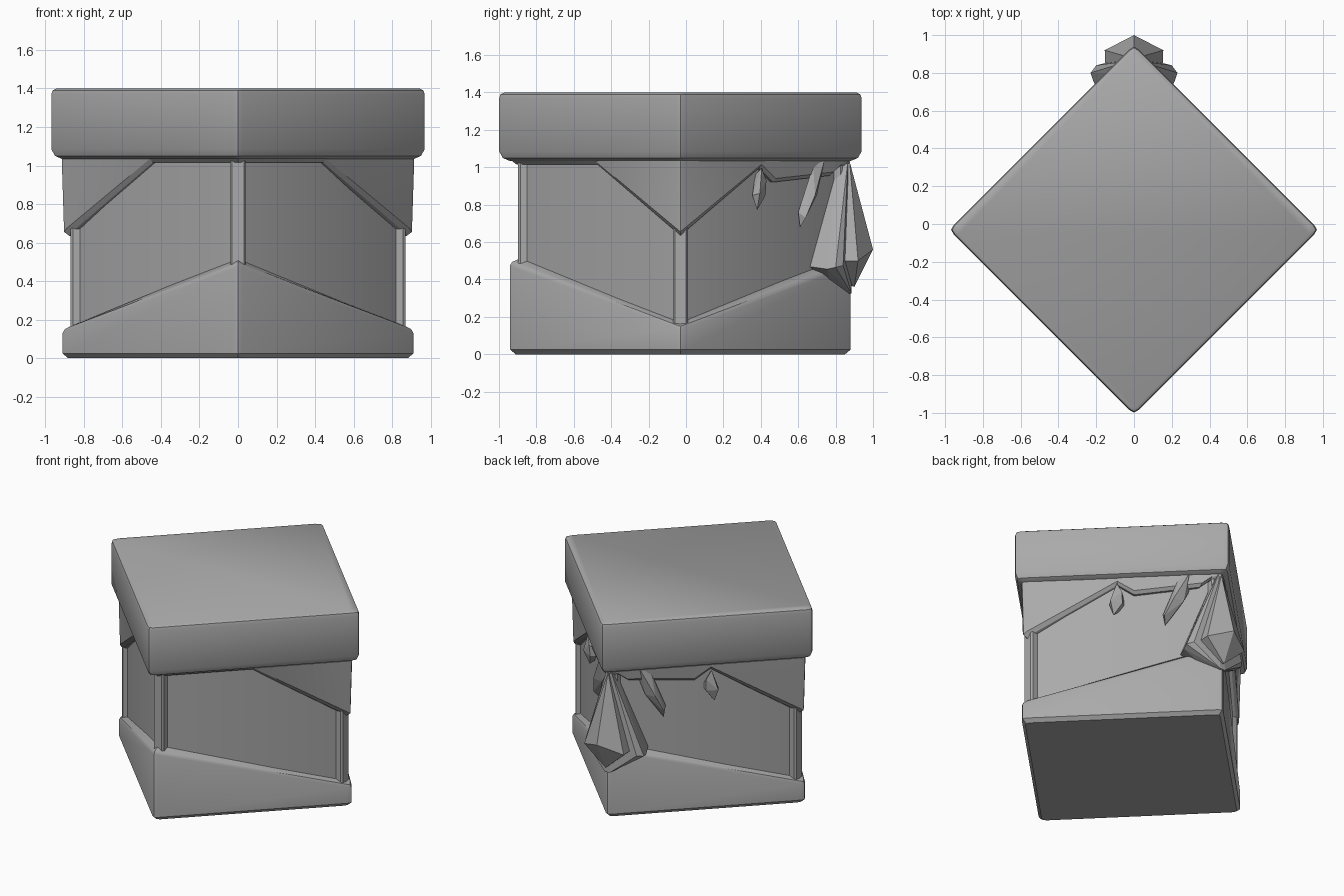
import bpy, bmesh, math
from mathutils import Vector

if "Cube" in bpy.data.objects:
    bpy.data.objects.remove(bpy.data.objects["Cube"])

CY = -0.03  # centre of the square block in y

stone = bpy.data.materials.new("stone grey")
stone.diffuse_color = (0.4, 0.4, 0.4, 1)
stone.use_nodes = True
stone.node_tree.nodes["Principled BSDF"].inputs["Base Color"].default_value = stone.diffuse_color


def finish(name, bm, smooth=None):
    bmesh.ops.recalc_face_normals(bm, faces=bm.faces)
    me = bpy.data.meshes.new(name)
    bm.to_mesh(me)
    bm.free()
    me.materials.append(stone)
    ob = bpy.data.objects.new(name, me)
    bpy.context.collection.objects.link(ob)
    if smooth:
        bpy.ops.object.select_all(action='DESELECT')
        ob.select_set(True)
        bpy.context.view_layer.objects.active = ob
        bpy.ops.object.shade_smooth_by_angle(angle=math.radians(smooth))
    return ob


def perimeter(front, back, e=0.035):
    """Stations (x, y, z) round a unit diamond, mirrored in x, corners rounded."""
    right = [Vector((t, t - 1, z)) for t, z in front]
    right += [Vector((1 - s, s, z)) for s, z in back]
    pts = right + [Vector((-p.x, p.y, p.z)) for p in right[-2:0:-1]]
    out = []
    for i, p in enumerate(pts):
        if abs(p.x) < 1e-6 or abs(p.y) < 1e-6:
            a = (pts[i - 1] - p)
            b = (pts[(i + 1) % len(pts)] - p)
            a *= e / a.xy.length
            b *= e / b.xy.length
            out += [p + a, Vector((p.x * (1 - .3 * e), p.y * (1 - .3 * e), p.z)), p + b]
        else:
            out.append(p)
    return out


def rings(name, stations, loops, closed=False, smooth=35):
    """Bridge loops of (half diagonal, z, weight of the station height)."""
    bm = bmesh.new()
    vs = [[bm.verts.new((p.x * d, p.y * d + CY, z + w * p.z)) for p in stations]
          for d, z, w in loops]
    n = len(stations)
    pairs = list(zip(vs, vs[1:])) + ([(vs[-1], vs[0])] if closed else [])
    for a, b in pairs:
        for i in range(n):
            j = (i + 1) % n
            bm.faces.new((a[i], a[j], b[j], b[i]))
    if not closed:
        bm.faces.new(vs[0])
        bm.faces.new(vs[-1])
    return finish(name, bm, smooth)


def hull(name, pts):
    bm = bmesh.new()
    for p in pts:
        bm.verts.new(p)
    r = bmesh.ops.convex_hull(bm, input=bm.verts)
    junk = {g for g in r["geom_interior"] + r["geom_unused"]
            if isinstance(g, bmesh.types.BMVert)}
    bmesh.ops.delete(bm, geom=list(junk), context='VERTS')
    bmesh.ops.dissolve_limit(bm, angle_limit=0.02, verts=bm.verts, edges=bm.edges)
    return finish(name, bm)


def both(pts):
    return [(s * x, y, z) for x, y, z in pts for s in ((1, -1) if x else (1,))]


# Lid slab
square = perimeter([(0, 0), (1, 0)], [(1, 0)])
rings("lid", square, [(0.88, 1.03, 0), (0.925, 1.035, 0), (0.96, 1.05, 0), (0.979, 1.085, 0),
                      (0.979, 1.37, 0), (0.972, 1.39, 0), (0.95, 1.4, 0)])

# Inner walls
rings("walls", square, [(0.86, 0.02, 0), (0.86, 1.1, 0)])

# Base, rising to the front and back corners
slope = perimeter([(0, 0.5), (1, 0.155)], [(1, 0.5)])
rings("base", slope, [(0.89, 0, 0), (0.92, 0.025, 0), (0.92, -0.025, 1), (0.91, -0.006, 1),
                      (0.895, 0, 1), (0.84, 0.022, 1)])

# Skirt under the lid, with zigzag lower edge
zigzag = perimeter([(0, 1.015), (0.5, 1.015), (1, 0.635)],
                   [(0.475, 0.995), (0.56, 0.92), (0.9, 0.955), (0.95, 1.0), (1, 1.0)])
rings("skirt", zigzag, [(0.925, 1.06, 0), (0.912, 0.02, 1), (0.885, 0, 1),
                        (0.82, 0, 1), (0.82, 1.06, 0)], closed=True, smooth=20)

# Corner posts
for side, turn in (("front", 0), ("right", 1), ("back", 2), ("left", 3)):
    c, s = math.cos(turn * math.pi / 2), math.sin(turn * math.pi / 2)
    prof = both([(0.03, -0.868, 0), (0.04, -0.855, 0), (0.04, -0.78, 0)])
    hull(side + "_post", [(x * c - y * s, x * s + y * c + CY, z)
                          for x, y, _ in prof for z in (0.1, 1.04)])

# Large gem with its mount on the back corner
hull("gem_mount", both([(0, 0.80, 1.04), (0.02, 0.865, 1.03), (0.16, 0.65, 0.47),
                        (0.23, 0.80, 0.465), (0.2, 0.84, 0.475), (0.215, 0.755, 0.455),
                        (0, 0.78, 0.33), (0.02, 0.885, 0.325)]))
hull("gem", both([(0, 0.875, 1.03), (0, 0.80, 1.0), (0, 1.0, 0.56), (0.155, 0.92, 0.5),
                  (0.15, 0.80, 0.5), (0, 0.90, 0.36), (0, 0.80, 0.4)]))

# Shards on the two back walls: points are (y, z, distance out)
shards = {
    "small_shard": [(0.405, 0.995, 0.92), (0.355, 0.85, 0.89), (0.38, 0.77, 0.90),
                    (0.43, 0.93, 0.92), (0.425, 0.85, 0.91), (0.37, 0.96, 0.85),
                    (0.395, 0.86, 0.955), (0.38, 0.85, 0.80)],
    "large_shard": [(0.74, 1.035, 0.93), (0.68, 1.01, 0.91), (0.60, 0.76, 0.89),
                    (0.61, 0.68, 0.89), (0.70, 0.85, 0.90), (0.64, 0.73, 0.95),
                    (0.69, 0.85, 0.965), (0.62, 0.80, 0.82), (0.70, 1.0, 0.82)],
}
for name, pts in shards.items():
    for side, m in (("right", 1), ("left", -1)):
        hull(f"{name}_{side}", [(m * (d + CY - y + 0.0), y, z) for y, z, d in pts])
